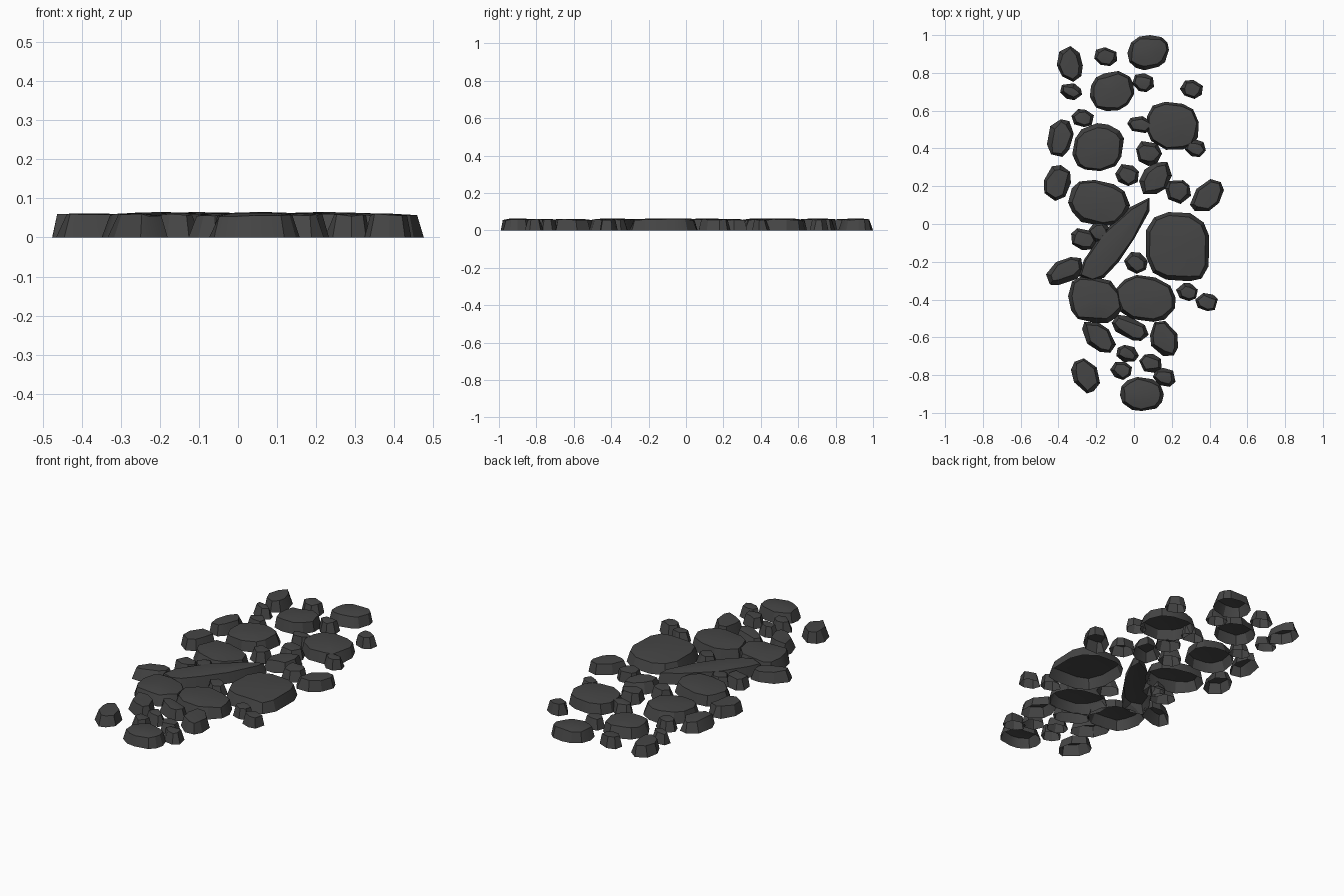
import bpy, bmesh, math, random
from mathutils import Vector

if "Cube" in bpy.data.objects:
    bpy.data.objects.remove(bpy.data.objects["Cube"])

random.seed(7)

slate = bpy.data.materials.new("dark slate grey")
slate.diffuse_color = (0.06, 0.06, 0.06, 1)
slate.use_nodes = True
slate.node_tree.nodes["Principled BSDF"].inputs["Base Color"].default_value = slate.diffuse_color


def outline(cx, cy, hx, hy, lean, sides, power, rough):
    """Irregular leaning oval that exactly fills the box cx+-hx, cy+-hy."""
    phi = math.asin(lean)
    start = random.uniform(0, math.tau)
    pts = []
    for i in range(sides):
        t = start + math.tau * (i + random.uniform(-.2, .2)) / sides
        c, s = math.cos(t), math.sin(t + phi)
        r = 1 + random.uniform(-rough, rough)
        pts.append([math.copysign(abs(c) ** power, c) * r,
                    math.copysign(abs(s) ** power, s) * r])
    for k, (mid, half) in enumerate(((cx, hx), (cy, hy))):
        lo, hi = min(p[k] for p in pts), max(p[k] for p in pts)
        for p in pts:
            p[k] = mid + half * (2 * (p[k] - lo) / (hi - lo) - 1)
    return [Vector(p) for p in pts]


def stone(name, pts, slope, dome):
    """Tapered slab, open underneath, with a slightly domed top."""
    n = len(pts)
    mid = sum(pts, Vector((0, 0))) / n
    rim = []
    for i, p in enumerate(pts):
        a = (p - pts[i - 1]).normalized()
        b = (pts[(i + 1) % n] - p).normalized()
        inward = Vector((-(a + b).y, (a + b).x)).normalized()
        rim.append(p + inward * slope * random.uniform(.55, 1.45))
    bm = bmesh.new()
    base = [bm.verts.new((p.x, p.y, 0)) for p in pts]
    top = [bm.verts.new((p.x, p.y, random.uniform(.054, .061))) for p in rim]
    rings = [base, top]
    if dome:
        inner = [mid + (p - mid) * .55 for p in rim]
        rings.append([bm.verts.new((p.x, p.y, .063)) for p in inner])
    for lo, hi in zip(rings, rings[1:]):
        for i in range(n):
            j = (i + 1) % n
            bm.faces.new((lo[i], lo[j], hi[j], hi[i]))
    tip = bm.verts.new((mid.x, mid.y, .065 if dome else .061))
    for i in range(n):
        bm.faces.new((rings[-1][i], rings[-1][(i + 1) % n], tip))
    mesh = bpy.data.meshes.new(name)
    bm.to_mesh(mesh)
    bm.free()
    mesh.materials.append(slate)
    ob = bpy.data.objects.new(name, mesh)
    bpy.context.collection.objects.link(ob)
    bpy.ops.object.select_all(action='DESELECT')
    ob.select_set(True)
    bpy.context.view_layer.objects.active = ob
    bpy.ops.object.shade_smooth_by_angle(angle=math.radians(25))


# Large stepping stones: x, y, half width, half depth, lean, squareness power
large = [
    (.075, .907, .11, .093, .1, .95), (-.117, .704, .117, .106, .1, .9),
    (.206, .52, .137, .127, -.1, .85), (-.19, .407, .137, .127, .1, .8),
    (-.185, .111, .164, .122, -.15, .9), (.23, -.12, .167, .183, -.1, .7),
    (-.206, -.402, .143, .122, -.15, .85), (.06, -.394, .161, .124, -.1, .9),
    (.042, -.90, .116, .09, 0, .9),
]
for i, (x, y, hx, hy, lean, power) in enumerate(large):
    stone(f"large_stone_{i + 1}", outline(x, y, hx, hy, lean, 12, power, .03), .019, True)

# Long diagonal slab
slab = [(.083, .14), (.083, .07), (.0, -.08), (-.08, -.2), (-.16, -.285), (-.22, -.3),
        (-.295, -.275), (-.265, -.19), (-.17, -.05), (-.02, .09)]
stone("long_slab", [Vector(p) for p in reversed(slab)], .012, True)

# Medium stones: x, y, half width, half depth, lean
medium = [
    (-.34, .847, .069, .095, -.1), (-.39, .455, .071, .1, .15),
    (-.405, .217, .071, .095, .15), (.114, .243, .087, .085, .35),
    (.386, .153, .09, .085, .4), (-.368, -.249, .098, .074, .4),
    (-.185, -.6, .09, .082, -.45), (-.02, -.55, .098, .069, -.45),
    (.159, -.606, .074, .093, -.2), (-.257, -.804, .077, .093, -.25),
]
for i, (x, y, hx, hy, lean) in enumerate(medium):
    stone(f"medium_stone_{i + 1}", outline(x, y, hx, hy, lean, 8, .95, .05), .02, False)

# Small filler stones: x, y, half width, half depth
small = [
    (-.15, .886, .061, .05), (.048, .748, .058, .05), (-.333, .70, .058, .045),
    (.304, .712, .061, .05), (-.272, .561, .06, .048), (.03, .526, .066, .045),
    (.325, .402, .056, .048), (.08, .373, .069, .066), (-.037, .259, .063, .058),
    (.233, .169, .069, .063), (-.265, -.08, .068, .058), (-.185, -.045, .058, .06),
    (.01, -.206, .063, .058), (.28, -.36, .058, .048), (.384, -.413, .06, .048),
    (-.034, -.685, .06, .045), (.087, -.738, .06, .05), (-.069, -.778, .058, .048),
    (.16, -.812, .06, .05),
]
for i, (x, y, hx, hy) in enumerate(small):
    stone(f"small_stone_{i + 1}", outline(x, y, hx, hy, -.1, 7, .95, .06), .018, False)
